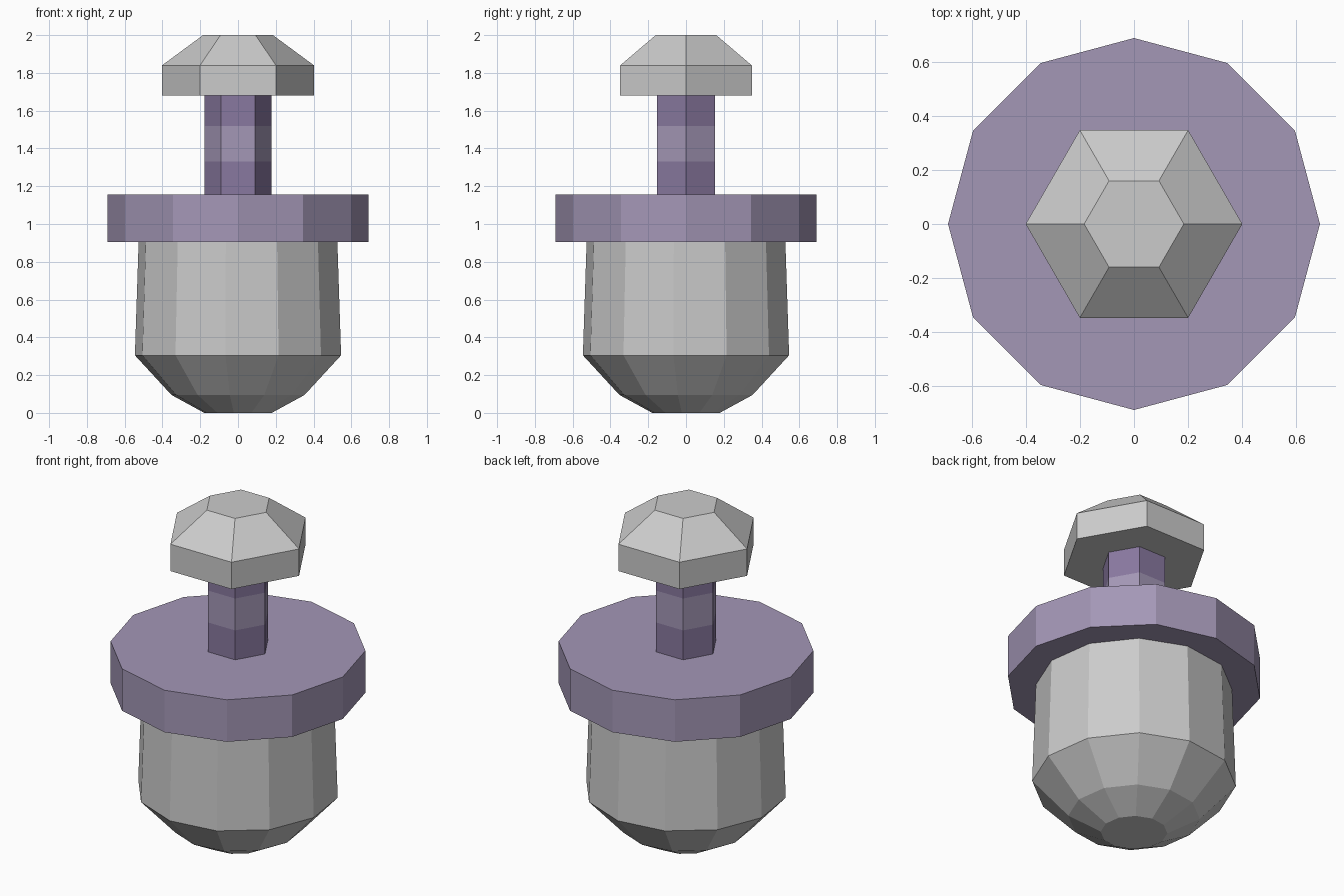
import bpy, bmesh
from math import cos, sin, radians, tau

if "Cube" in bpy.data.objects:
    bpy.data.objects.remove(bpy.data.objects["Cube"])


def material(name, rgb):
    m = bpy.data.materials.new(name)
    m.diffuse_color = (*rgb, 1)
    m.use_nodes = True
    m.node_tree.nodes["Principled BSDF"].inputs["Base Color"].default_value = m.diffuse_color
    return m


def lathe(name, sides, profile, phase=0, mats=(), bands=()):
    """Closed faceted solid from (radius, z) rings; bands = material index per ring gap."""
    bm = bmesh.new()
    rings = []
    for r, z in profile:
        rings.append([bm.verts.new((r * cos(tau * i / sides + radians(phase)),
                                    r * sin(tau * i / sides + radians(phase)), z))
                      for i in range(sides)])
    bm.faces.new(rings[0][::-1])
    bm.faces.new(rings[-1])
    for k, (a, b) in enumerate(zip(rings, rings[1:])):
        for i in range(sides):
            j = (i + 1) % sides
            f = bm.faces.new((a[i], a[j], b[j], b[i]))
            if bands:
                f.material_index = bands[k]
    me = bpy.data.meshes.new(name)
    bm.to_mesh(me)
    bm.free()
    for m in mats:
        me.materials.append(m)
    ob = bpy.data.objects.new(name, me)
    bpy.context.collection.objects.link(ob)
    return ob


mauve = material("mauve", (0.37, 0.31, 0.47))
purple = material("purple", (0.25, 0.19, 0.35))

# Rounded lower body, facets turned slightly against the collar
lathe("body", 12, [(0.18, 0), (0.355, 0.095), (0.55, 0.305), (0.53, 0.905)], phase=-7)

# Wide collar disc
lathe("collar", 12, [(0.69, 0.905), (0.69, 1.155)], mats=[mauve])

# Hexagonal stem with a lighter middle band
lathe("stem", 6, [(0.178, 1.155), (0.178, 1.33), (0.178, 1.52), (0.178, 1.68)],
      mats=[purple, mauve], bands=[0, 1, 0])

# Hexagonal knob with a bevelled top
lathe("knob", 6, [(0.402, 1.68), (0.402, 1.84), (0.185, 2.0)])
